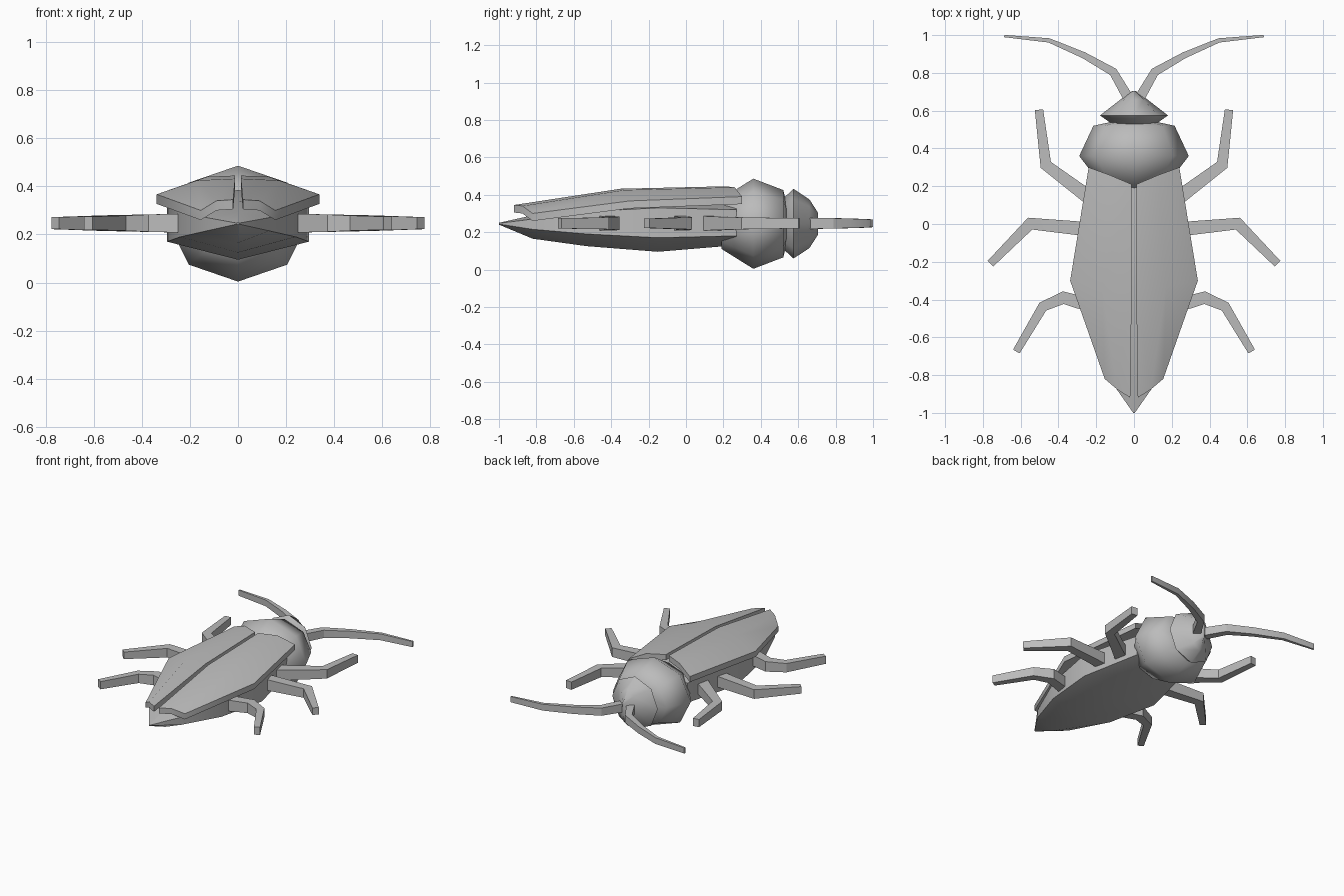
import bpy
from math import radians, sin, cos, pi
from mathutils import Vector

cube = bpy.data.objects.get("Cube")
if cube:
    bpy.data.objects.remove(cube)

grey = bpy.data.materials.new("shell grey")
grey.use_nodes = True
grey.diffuse_color = (0.5, 0.5, 0.5, 1)
grey.node_tree.nodes["Principled BSDF"].inputs["Base Color"].default_value = (0.5, 0.5, 0.5, 1)


def make(name, verts, faces, angle):
    """Create an object from a mesh, with smooth shading below the angle."""
    mesh = bpy.data.meshes.new(name)
    mesh.from_pydata(verts, [], faces)
    mesh.materials.append(grey)
    obj = bpy.data.objects.new(name, mesh)
    bpy.context.collection.objects.link(obj)
    bpy.ops.object.select_all(action="DESELECT")
    bpy.context.view_layer.objects.active = obj
    obj.select_set(True)
    bpy.ops.object.mode_set(mode="EDIT")
    bpy.ops.mesh.select_all(action="SELECT")
    bpy.ops.mesh.normals_make_consistent(inside=False)
    bpy.ops.object.mode_set(mode="OBJECT")
    bpy.ops.object.shade_smooth_by_angle(angle=radians(angle))
    return obj


def loft(name, rings, angle):
    """Skin a row of equal-sized rings and cap both ends."""
    n = len(rings[0])
    verts = [v for ring in rings for v in ring]
    faces = [(r * n + i, r * n + (i + 1) % n, (r + 1) * n + (i + 1) % n, (r + 1) * n + i)
             for r in range(len(rings) - 1) for i in range(n)]
    faces += [tuple(range(n)), tuple(range(len(verts) - n, len(verts)))]
    return make(name, verts, faces, angle)


def octagon(y, rx, rz):
    return [(rx * sin(i * pi / 4), y, 0.245 + rz * cos(i * pi / 4)) for i in range(8)]


def limb(name, path, width, height):
    """Flat tapered strip along a path of (x, y) points, mirrored to both sides."""
    pts = [Vector(p) for p in path]
    last = len(pts) - 1
    rings = []
    for i, p in enumerate(pts):
        into = (p - pts[max(i - 1, 0)]).normalized()
        out = (pts[min(i + 1, last)] - p).normalized()
        along = (into + out).normalized()
        miter = max(along.dot(out if i == 0 else into), 0.5)
        side = Vector((-along.y, along.x)) / miter
        t = i / last
        w = (width[0] + (width[1] - width[0]) * t) / 2
        h = (height[0] + (height[1] - height[0]) * t) / 2
        a, b = p + side * w, p - side * w
        rings.append([(a.x, a.y, 0.247 + h), (b.x, b.y, 0.247 + h),
                      (b.x, b.y, 0.247 - h), (a.x, a.y, 0.247 - h)])
    obj = loft(name, rings, 20)
    obj.modifiers.new("both sides", "MIRROR")
    return obj


# Thorax and head: eight-sided bulbs along the body
loft("thorax", [octagon(*r) for r in [(0.19, 0.16, 0.135), (0.36, 0.29, 0.241),
                                      (0.52, 0.215, 0.18), (0.545, 0.1, 0.08)]], 65)
loft("head", [octagon(*r) for r in [(0.525, 0.11, 0.14), (0.575, 0.18, 0.186),
                                    (0.66, 0.07, 0.13), (0.705, 0.008, 0.06)]], 65)

# Abdomen: six-sided hull, as y, half width, bottom, lower side, upper side, top
hull = [(0.27, 0.2, 0.13, 0.18, 0.32, 0.38), (-0.15, 0.295, 0.095, 0.17, 0.33, 0.385),
        (-0.53, 0.24, 0.125, 0.19, 0.31, 0.34), (-0.82, 0.13, 0.165, 0.215, 0.27, 0.29),
        (-1.0, 0.004, 0.24, 0.243, 0.247, 0.25)]
loft("abdomen", [[(0, y, low), (w, y, a), (w, y, b), (0, y, top), (-w, y, b), (-w, y, a)]
                 for y, w, low, a, b, top in hull], 50)

# Wing cases: curved plate given thickness and mirrored
plate = [(0.012, 0.21, 0.445), (0.13, 0.26, 0.44), (0.24, 0.3, 0.39),
         (0.012, -0.35, 0.432), (0.17, -0.33, 0.425), (0.338, -0.3, 0.367),
         (0.02, -0.92, 0.345), (0.09, -0.875, 0.34), (0.155, -0.82, 0.3)]
verts = plate + [(x, y, z - 0.04) for x, y, z in plate]
quads = [(i, i + 1, i + 4, i + 3) for i in (0, 1, 3, 4)]
rim = [0, 1, 2, 5, 8, 7, 6, 3]
faces = quads + [tuple(i + 9 for i in q) for q in quads]
faces += [(a, b, b + 9, a + 9) for a, b in zip(rim, rim[1:] + rim[:1])]
wing = make("wing_cases", verts, faces, 40)
wing.modifiers.new("both sides", "MIRROR")

# Legs and antennae
limb("front_legs", [(0.18, 0.1), (0.29, 0.18), (0.467, 0.313), (0.503, 0.605)], (0.085, 0.044), (0.08, 0.055))
limb("middle_legs", [(0.2, -0.032), (0.55, 0.002), (0.76, -0.21)], (0.078, 0.042), (0.08, 0.05))
limb("back_legs", [(0.2, -0.44), (0.375, -0.39), (0.483, -0.438), (0.623, -0.675)], (0.075, 0.04), (0.08, 0.055))
limb("antennae", [(0.02, 0.65), (0.11, 0.805), (0.265, 0.893), (0.45, 0.972), (0.687, 0.995)],
     (0.055, 0.012), (0.06, 0.04))
